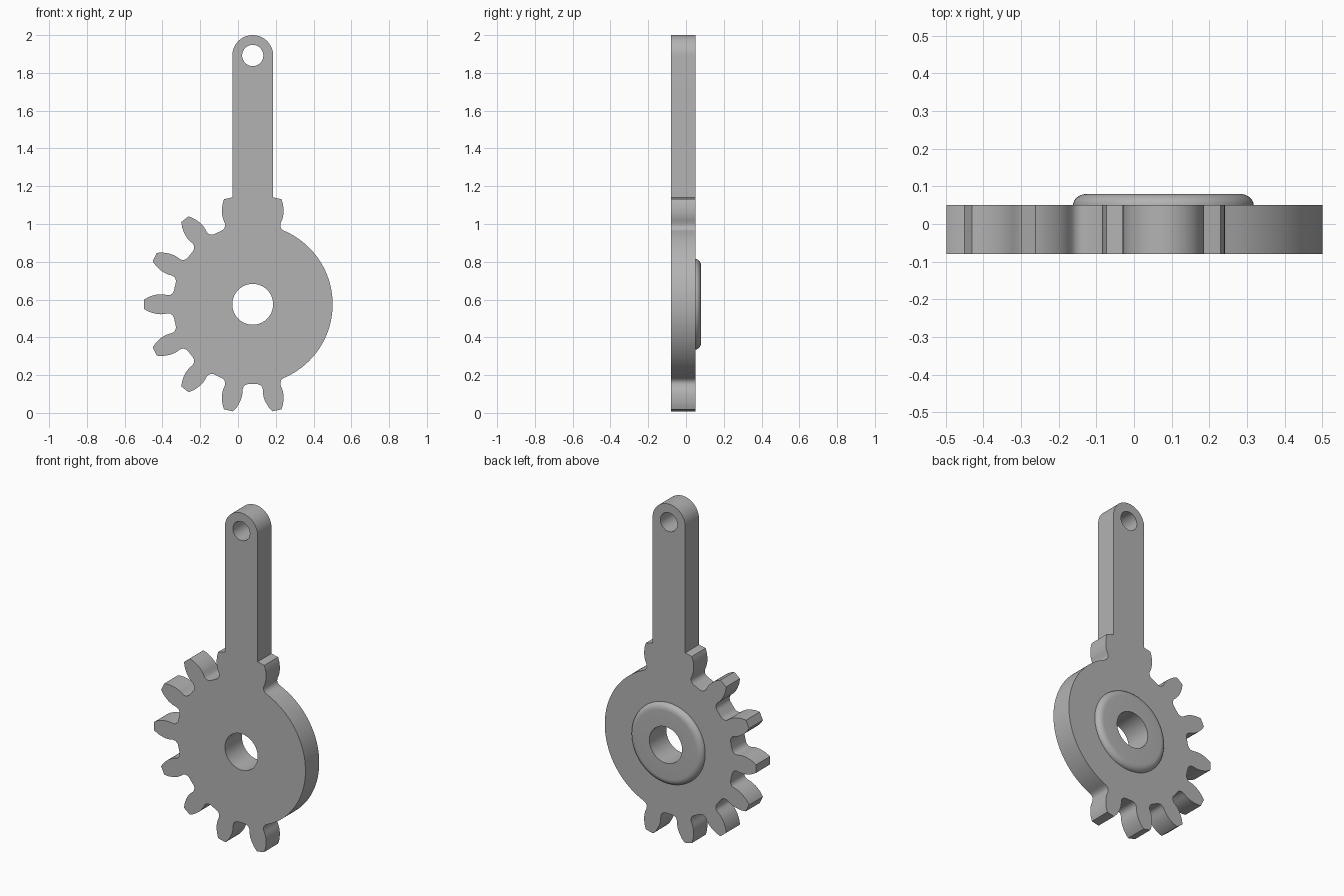
import bpy, bmesh
from math import sin, cos, pi, radians, atan2, hypot
from mathutils import Vector, Matrix

cube = bpy.data.objects.get("Cube")
if cube:
    bpy.data.objects.remove(cube, do_unlink=True)

CX, CZ = 0.078, 0.575            # gear axis
FRONT, BACK, BOSS = -0.08, 0.05, 0.08
ROOT, BORE, ARM = 0.416, 0.108, 0.108
EYE_Z, EYE_R = 1.317, 0.056      # arm eye, measured from the gear axis
PITCH = 2 * pi / 14
SEGS = 96

grey = bpy.data.materials.new("grey metal")
grey.use_nodes = True
GREY = (0.45, 0.45, 0.45, 1)
grey.diffuse_color = GREY
grey.node_tree.nodes["Principled BSDF"].inputs["Base Color"].default_value = GREY

# Tooth flank from root to tip: (radius, half width)
FLANK = [(0.416, 0.077), (0.419, 0.067), (0.426, 0.057), (0.436, 0.050),
         (0.450, 0.048), (0.470, 0.052), (0.490, 0.053), (0.510, 0.051),
         (0.530, 0.046), (0.550, 0.039), (0.565, 0.031), (0.576, 0.024)]


def arc(r, a, b, n, cz=0.0):
    return [(r * cos(a + (b - a) * i / n), cz + r * sin(a + (b - a) * i / n))
            for i in range(n + 1)]


def flank(angle, side):
    c, s = cos(angle), sin(angle)
    return [(r * c - side * w * s, r * s + side * w * c) for r, w in FLANK]


def finish(bm, name):
    bmesh.ops.recalc_face_normals(bm, faces=bm.faces)
    mesh = bpy.data.meshes.new(name)
    bm.to_mesh(mesh)
    bm.free()
    mesh.materials.append(grey)
    ob = bpy.data.objects.new(name, mesh)
    bpy.context.collection.objects.link(ob)
    bpy.ops.object.select_all(action="DESELECT")
    ob.select_set(True)
    bpy.context.view_layer.objects.active = ob
    bpy.ops.object.shade_smooth_by_angle(angle=radians(32))
    return ob


# Outline, counter-clockwise: plain rim, first tooth, arm, remaining teeth
teeth = [pi + k * PITCH for k in range(-4, 5)]
first = flank(teeth[0], -1)
second = flank(teeth[1], 1)[::-1]
last = flank(teeth[-1], 1)[::-1]
rim_start = atan2(last[-1][1], last[-1][0])
rim_end = atan2(first[0][1], first[0][0])
tip_z = first[-1][1] + 0.01
outline = arc(hypot(*first[0]), rim_start, rim_end, 64)[1:-1]
outline += first + [(ARM, tip_z)]
outline += arc(ARM, 0, pi, 32, EYE_Z)
outline += [(-ARM, tip_z)] + second
for angle in teeth[2:]:
    outline += flank(angle, -1) + flank(angle, 1)[::-1]

# Gear sector with arm: filled outline with two holes, extruded in depth
bm = bmesh.new()
for loop in (outline, arc(BORE, 0, 2 * pi, SEGS)[:-1],
             arc(EYE_R, 0, 2 * pi, 48, EYE_Z)[:-1]):
    verts = [bm.verts.new((CX + x, FRONT, CZ + z)) for x, z in loop]
    for i, v in enumerate(verts):
        bm.edges.new((v, verts[i - 1]))
bmesh.ops.triangle_fill(bm, use_beauty=True, edges=bm.edges[:], normal=(0, -1, 0))
ext = bmesh.ops.extrude_face_region(bm, geom=bm.faces[:], use_keep_orig=True)
new = [g for g in ext["geom"] if isinstance(g, bmesh.types.BMVert)]
bmesh.ops.translate(bm, verts=new, vec=(0, BACK - FRONT, 0))
finish(bm, "gear_sector_with_arm")

# Rounded hub boss on the back, turned around the gear axis
rise = BOSS - BACK
profile = [(BORE, BACK), (BORE, BOSS)]
profile += [(0.202 + 0.038 * sin(t * pi / 16), BACK + rise * cos(t * pi / 16))
            for t in range(9)]
bm = bmesh.new()
verts = [bm.verts.new((CX + r, y, CZ)) for r, y in profile]
edges = [bm.edges.new(pair) for pair in zip(verts, verts[1:])]
bmesh.ops.spin(bm, geom=verts + edges, cent=(CX, 0, CZ), axis=(0, 1, 0),
               angle=2 * pi, steps=SEGS, use_merge=True)
bmesh.ops.remove_doubles(bm, verts=bm.verts, dist=0.0001)
finish(bm, "hub_boss")
